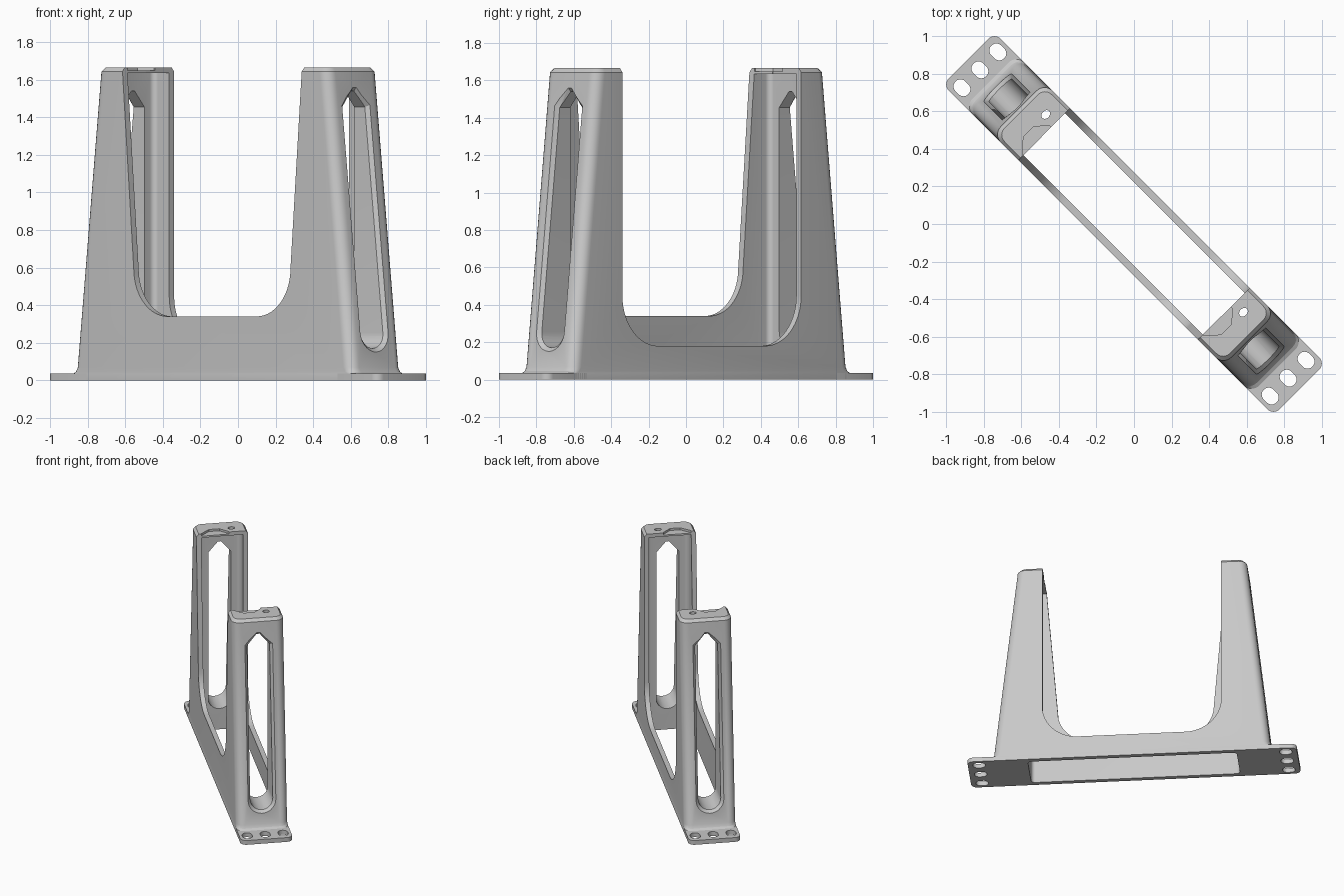
import bpy, bmesh, math
from mathutils import Vector

if "Cube" in bpy.data.objects:
    bpy.data.objects.remove(bpy.data.objects["Cube"])

W = 0.195            # half width of the frame
HEIGHT = 1.665

grey = bpy.data.materials.new("plain_grey")
grey.diffuse_color = (0.58, 0.58, 0.58, 1)
grey.use_nodes = True
grey.node_tree.nodes["Principled BSDF"].inputs["Base Color"].default_value = grey.diffuse_color


def loft(name, loops):
    """Closed solid through matching loops of points."""
    bm = bmesh.new()
    rings = [[bm.verts.new(p) for p in loop] for loop in loops]
    n = len(rings[0])
    for a, b in zip(rings, rings[1:]):
        for i in range(n):
            j = (i + 1) % n
            bm.faces.new((a[i], a[j], b[j], b[i]))
    bm.faces.new(rings[0])
    bm.faces.new(rings[-1])
    bmesh.ops.recalc_face_normals(bm, faces=bm.faces)
    me = bpy.data.meshes.new(name)
    bm.to_mesh(me)
    bm.free()
    ob = bpy.data.objects.new(name, me)
    bpy.context.collection.objects.link(ob)
    me.materials.append(grey)
    return ob


def arc(cx, cy, rx, ry, a0, a1, n=10):
    return [(cx + rx * math.cos(math.radians(a0 + (a1 - a0) * i / n)),
             cy + ry * math.sin(math.radians(a0 + (a1 - a0) * i / n))) for i in range(n + 1)]


def rounded(x0, x1, y0, y1, r, n=6):
    """Rectangle outline with rounded corners."""
    return (arc(x1 - r, y1 - r, r, r, 0, 90, n) + arc(x0 + r, y1 - r, r, r, 90, 180, n)
            + arc(x0 + r, y0 + r, r, r, 180, 270, n) + arc(x1 - r, y0 + r, r, r, 270, 360, n))


def prism(name, outline, z0, z1):
    return loft(name, [[(x, y, z) for x, y in outline] for z in (z0, z1)])


def cut(ob, cutter):
    mod = ob.modifiers.new("cut", 'BOOLEAN')
    mod.operation = 'DIFFERENCE'
    mod.solver = 'EXACT'
    mod.object = cutter
    bpy.context.view_layer.objects.active = ob
    bpy.ops.object.modifier_apply(modifier=mod.name)
    bpy.data.objects.remove(cutter)


def finish(ob):
    """Smooth the curves and turn the part onto the diagonal."""
    bpy.ops.object.select_all(action='DESELECT')
    ob.select_set(True)
    bpy.context.view_layer.objects.active = ob
    bpy.ops.object.shade_smooth_by_angle(angle=math.radians(32))
    ob.rotation_euler.z = -math.pi / 4


# Tapered body with rounded ends, flared at the foot and chamfered on top
sections = [(0, 1.08, W, .06), (.035, 1.08, W, .06), (.045, 1.06, W, .06),
            (.068, 1.046, W, .06), (1.643, .868, W, .06), (HEIGHT, .848, W - .018, .05)]
frame = loft("frame", [[(x, y, z) for x, y in rounded(-u, u, -w, w, r)]
                       for z, u, w, r in sections])

# Hollow interior, open at the bottom
cut(frame, prism("interior", rounded(-.79, .79, -.158, .158, .03), -.1, 1.635))


# Window in each long wall
def window(half, y0, y1):
    outline = half + [(-x, z) for x, z in reversed(half)]
    cut(frame, loft("window", [[(x, y, z) for x, z in outline] for y in (y0, y1)]))


window([(.687, 1.8)] + arc(.336, .595, .254, .255, 0, -90, 14), -1, .05)
window([(.676, 1.8)] + arc(.406, .45, .27, .27, 0, -90, 14), -.02, 1)


# Tall slot through each end, round below and pointed above
def slot(grow):
    hw = .085 + grow
    return arc(0, .255, hw, hw, 180, 360, 14) + [
        (hw, 1.455 + grow * .5), (.012, 1.54 + grow), (-.012, 1.54 + grow), (-hw, 1.455 + grow * .5)]


def outer_u(z):
    return 1.054 - .113 * z


for s in (1, -1):
    cut(frame, loft("end_slot", [[(s * u, y, z) for y, z in slot(0)] for u in (.7, 1.3)]))
    # chamfered lip around the slot
    cut(frame, loft("slot_lip", [[(s * (outer_u(z) + d), y, z) for y, z in slot(g)]
                                 for d, g in ((-.024, -.004), (.02, .04))]))
    # shallow notch and small hole in the cap
    notch = [(.6, -.158), (.682, -.158), (.745, -.087), (.745, -.01), (.685, .052), (.6, .052)]
    cut(frame, prism("cap_notch", [(s * x, y) for x, y in notch], 1.648, 1.8))
    cut(frame, prism("cap_hole", arc(s * .744, .08, .02, .026, 0, 345, 23), 1.5, 1.8))
finish(frame)

# Mounting feet with three oval bolt holes each
for s, side in ((1, "right"), (-1, "left")):
    x0, x1 = sorted((s * .9, s * 1.245))
    foot = prism(side + "_foot", rounded(x0, x1, -W, W, .045), 0, .035)
    for y in (-.135, 0, .135):
        c = s * 1.16
        cut(foot, prism("bolt_hole", rounded(c - .048, c + .048, y - .037, y + .037, .0365), -.1, .1))
    finish(foot)
